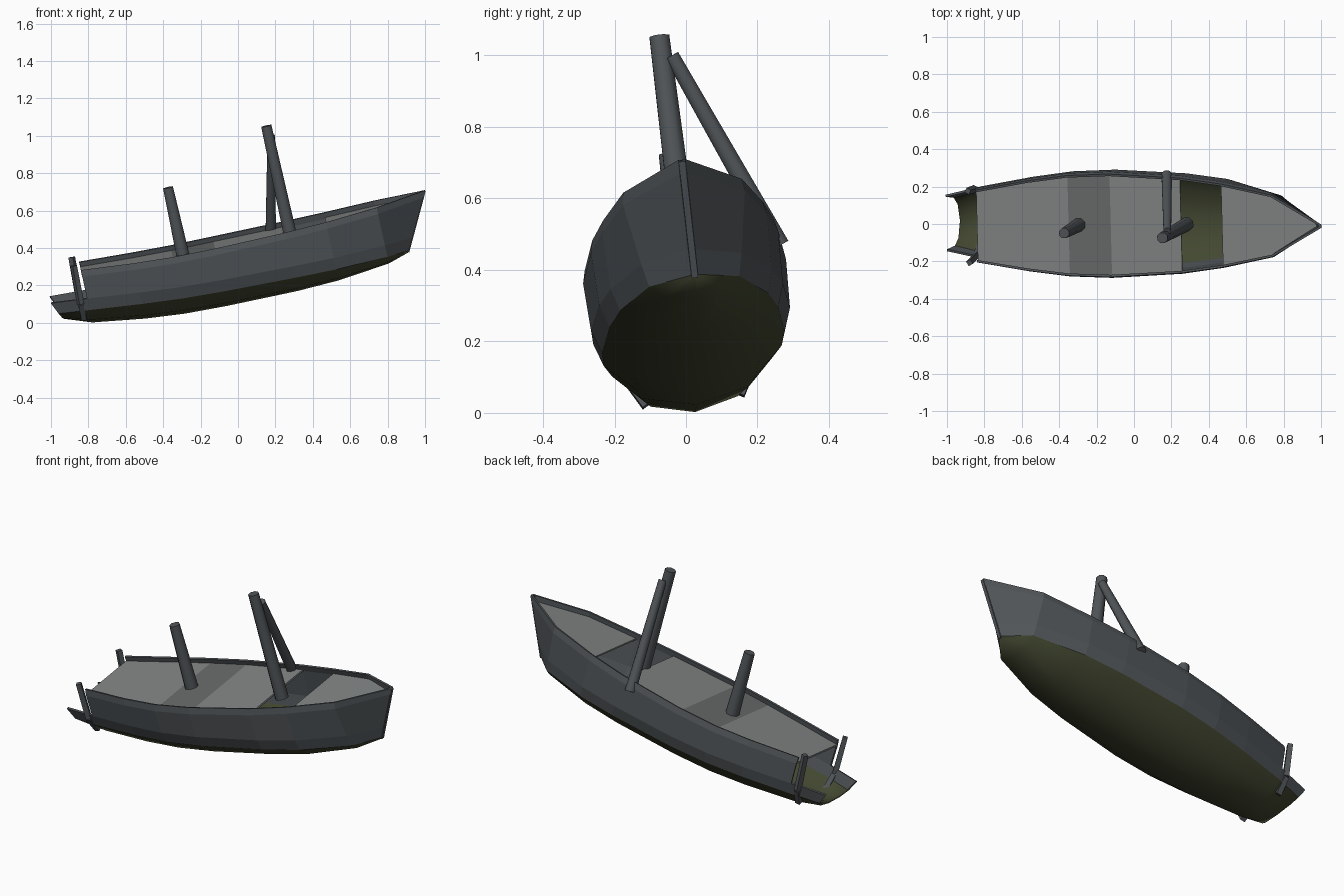
import bpy
from math import asin, atan
from mathutils import Matrix, Vector

if "Cube" in bpy.data.objects:
    bpy.data.objects.remove(bpy.data.objects["Cube"])

# Ship frame: pitched bow-up and heeled towards -y
PIVOT = Vector((0, 0, 0.38))
TILT = (Matrix.Rotation(-atan(0.22), 4, 'Y') @ Matrix.Translation(PIVOT)
        @ Matrix.Rotation(asin(0.12), 4, 'X') @ Matrix.Translation(-PIVOT))


def material(name, rgb):
    m = bpy.data.materials.new(name)
    m.diffuse_color = (*rgb, 1)
    m.use_nodes = True
    m.node_tree.nodes["Principled BSDF"].inputs["Base Color"].default_value = m.diffuse_color
    return m


DARK = material("dark_hull", (0.08, 0.09, 0.098))
MOSS = material("mossy_green", (0.055, 0.064, 0.03))
PLANK = material("deck_grey", (0.225, 0.235, 0.235))
PLANK_DARK = material("deck_dark_grey", (0.14, 0.145, 0.145))


def make(name, verts, faces, mats, ids=None, thick=0, world=False):
    me = bpy.data.meshes.new(name)
    me.from_pydata([v if world else TILT @ Vector(v) for v in verts], [], faces)
    for m in mats:
        me.materials.append(m)
    if ids:
        me.polygons.foreach_set("material_index", ids)
    ob = bpy.data.objects.new(name, me)
    bpy.context.collection.objects.link(ob)
    if thick:
        s = ob.modifiers.new("thickness", 'SOLIDIFY')
        s.thickness = thick
        s.offset = -1
    return ob


def beam(name, a, b, r0, r1, sides=8, world=False):
    """Tapered prism between two points."""
    a, b = Vector(a), Vector(b)
    q = (b - a).to_track_quat('Z', 'Y')
    verts = []
    for p, r in ((a, r0), (b, r1)):
        for i in range(sides):
            ring = Matrix.Rotation((i + 0.5) * 6.283185 / sides, 3, 'Z') @ Vector((r, 0, 0))
            verts.append(p + q @ ring)
    faces = [(i, (i + 1) % sides, sides + (i + 1) % sides, sides + i) for i in range(sides)]
    faces += [tuple(range(sides))[::-1], tuple(range(sides, 2 * sides))]
    ob = make(name, verts, faces, [DARK], world=world)
    for p in ob.data.polygons:
        p.use_smooth = sides > 4 and len(p.vertices) == 4
    return ob


# Stations: x, half width, keel z, moss line z, rail z
STATIONS = [(-0.92, 0.155, 0.22, 0.27, 0.48), (-0.76, 0.20, 0.168, 0.258, 0.48),
            (-0.48, 0.25, 0.127, 0.235, 0.461), (-0.265, 0.278, 0.107, 0.22, 0.451),
            (-0.035, 0.286, 0.099, 0.21, 0.448), (0.35, 0.264, 0.096, 0.197, 0.448),
            (0.575, 0.232, 0.104, 0.19, 0.452), (0.856, 0.172, 0.135, 0.187, 0.463),
            (1.0, 0.01, 0.17, 0.18, 0.478)]
LAST = len(STATIONS) - 1

# Hull shell, with the upper planks missing in the stern bay
verts, faces, ids = [], [], []
for n, (x, b, k, g, r) in enumerate(STATIONS):
    fine = 0.74 if n == 7 else 0.9
    half = [(0.68 * fine * b, k + (g - k) * 0.34), (fine * b, g), ((fine + 0.08) * b, g + 0.065),
            (b, r - 0.035), (0.97 * b, r)]
    row = [(-y, z) for y, z in reversed(half)] + [(0, k)] + half
    for y, z in row:
        if n == LAST:
            x = 0.969 + 0.52 * (z - 0.17)
        elif n == 0:
            x = -0.904 - 0.44 * (z - 0.22)
        verts.append((x, y, z))
for n in range(LAST):
    for j in range(10):
        if n == 0 and j in (0, 1, 8, 9):
            continue
        a = n * 11 + j
        faces.append((a, a + 1, a + 12, a + 11))
        ids.append(1 if 3 <= j <= 6 else 0)
hull = make("hull", verts, faces, [DARK, MOSS], ids, 0.012)
for p in hull.data.polygons:
    p.use_smooth = p.material_index == 1

# Deck planking with an open hatch
verts, faces, ids = [], [], []
for n, (x, b, k, g, r) in enumerate(STATIONS[1:]):
    x = 1.1 if n == LAST - 1 else x
    verts += [(x, -0.96 * b, r - 0.028), (x, 0.96 * b, r - 0.028)]
for n in range(LAST - 1):
    if n != 4:
        faces.append((2 * n, 2 * n + 2, 2 * n + 3, 2 * n + 1))
        ids.append(1 if n == 2 else 0)
make("deck", verts, faces, [PLANK, PLANK_DARK], ids, 0.01)

# Stem post
beam("stem_post", (0.967, 0, 0.175), (1.122, 0, 0.476), 0.013, 0.013, 4)

# Broken masts and fallen spar
beam("main_mast", (0.374, 0, 0.385), (0.374, 0, 1.0), 0.038, 0.03)
beam("aft_mast", (-0.21, 0, 0.395), (-0.21, 0, 0.79), 0.038, 0.029)
beam("fallen_spar", (0.175, 0.262, 0.468), (0.178, -0.04, 1.0), 0.03, 0.022, world=True)

# Bare stern ribs on both sides
for s, side in ((1, "left"), (-1, "right")):
    pts = [(-0.80, s * 0.13, 0.212), (-0.80, s * 0.18, 0.30), (-0.793, s * 0.193, 0.512)]
    for i in range(2):
        beam(f"stern_rib_{side}_{i}", pts[i], pts[i + 1], 0.021, 0.019, 4)
